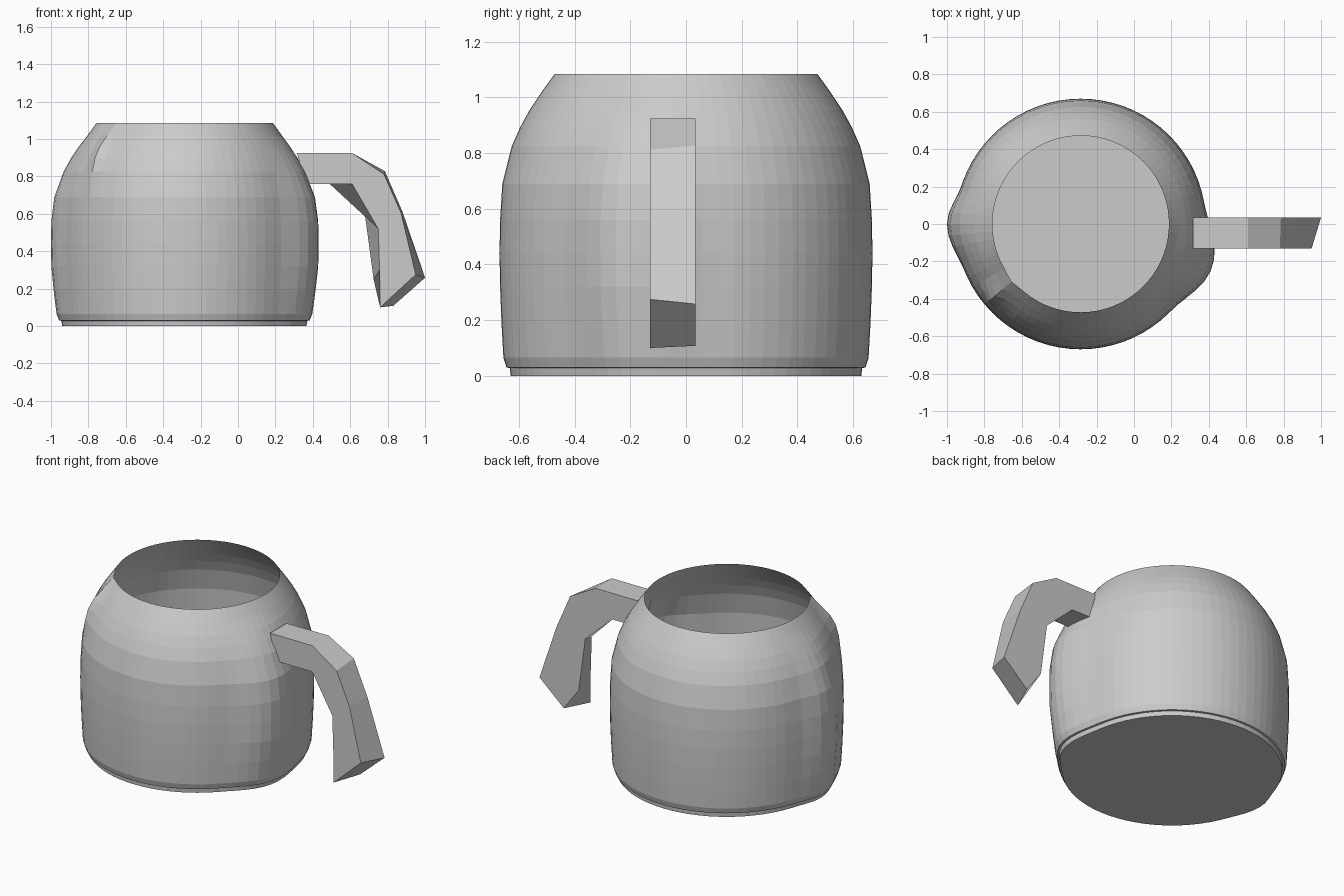
import bpy, bmesh
from math import sin, cos, radians, pi

if "Cube" in bpy.data.objects:
    bpy.data.objects.remove(bpy.data.objects["Cube"])

CX = -0.285     # axis of the pot
SEG = 72


def add_object(name, bm):
    bmesh.ops.recalc_face_normals(bm, faces=bm.faces)
    mesh = bpy.data.meshes.new(name)
    bm.to_mesh(mesh)
    bm.free()
    obj = bpy.data.objects.new(name, mesh)
    bpy.context.collection.objects.link(obj)
    return obj


def ridge(deg, center, left, right):
    """1 at the centre angle, falling to 0 at both sides."""
    d = (deg - center + 180) % 360 - 180
    t = abs(d) / (left if d > 0 else right)
    return 0.5 + 0.5 * cos(pi * t) if t < 1 else 0.0


def bulge(deg, z):
    body = 0.55 + 0.45 * min(1, z / 0.3)
    fade = body * max(0, min(1, (1.02 - z) / 0.4))
    lip = max(0, 1 - abs(z - 0.93) / 0.2)
    return (0.045 * fade * ridge(deg, 180, 22, 18)
            + 0.07 * fade * ridge(deg, -18, 28, 26)
            + 0.04 * lip * ridge(deg, 219, 9, 7))


# Open pot: lathed profile (radius, height) with soft ridges, stepped foot
profile = [(0.63, 0), (0.633, 0.028), (0.645, 0.03), (0.656, 0.065),
           (0.663, 0.19), (0.668, 0.32), (0.67, 0.44), (0.668, 0.56),
           (0.66, 0.69), (0.626, 0.825), (0.595, 0.895), (0.562, 0.955),
           (0.52, 1.018), (0.472, 1.085)]
bm = bmesh.new()
rings = []
for r, z in profile:
    ring = []
    for i in range(SEG):
        deg = 360 * i / SEG
        a, rad = radians(deg), r + bulge(deg, z)
        ring.append(bm.verts.new((CX + rad * cos(a), rad * sin(a), z)))
    rings.append(ring)
for lo, hi in zip(rings, rings[1:]):
    for i in range(SEG):
        j = (i + 1) % SEG
        bm.faces.new((lo[i], lo[j], hi[j], hi[i]))
bm.faces.new(rings[0])
add_object("pot_body", bm)

# Angular handle: four rails (front/back, outer/inner) joined into a tube
rails = [
    (-0.13, [(0.315, 0.925), (0.61, 0.925), (0.78, 0.812), (0.87, 0.61), (0.95, 0.275)]),
    (0.035, [(0.315, 0.925), (0.61, 0.925), (0.785, 0.828), (0.88, 0.61), (1.0, 0.258)]),
    (0.035, [(0.36, 0.76), (0.49, 0.76), (0.68, 0.585), (0.725, 0.25), (0.83, 0.108)]),
    (-0.13, [(0.36, 0.76), (0.61, 0.76), (0.75, 0.52), (0.757, 0.30), (0.76, 0.10)]),
]
bm = bmesh.new()
tube = [[bm.verts.new((x, y, z)) for x, z in pts] for y, pts in rails]
for k in range(4):
    a, b = tube[k], tube[(k + 1) % 4]
    for i in range(4):
        bm.faces.new((a[i], a[i + 1], b[i + 1], b[i]))
for end in (0, -1):
    bm.faces.new([rail[end] for rail in tube])
add_object("handle", bm)
